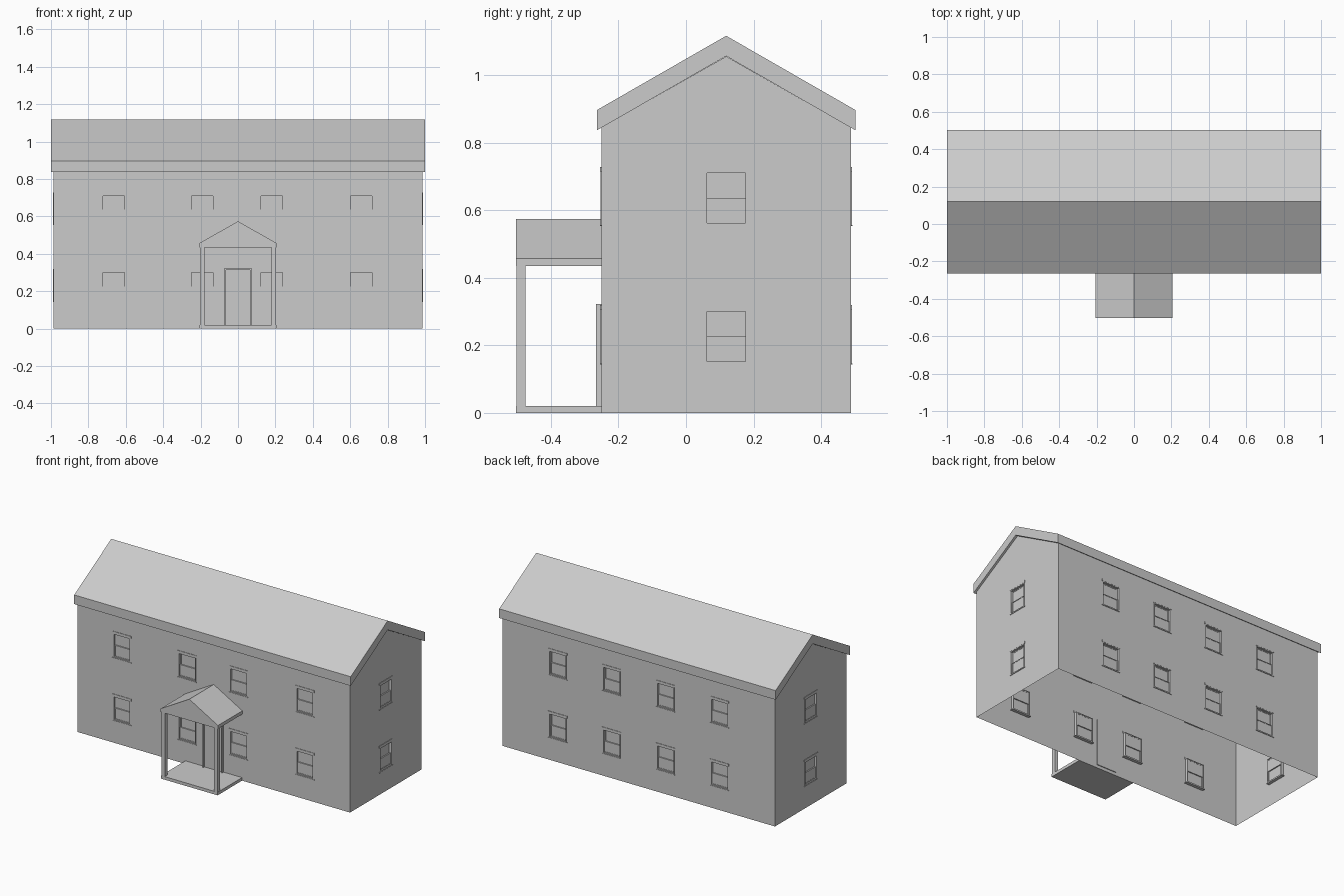
import bpy, bmesh
from math import radians
from mathutils import Matrix, Vector

if "Cube" in bpy.data.objects:
    bpy.data.objects.remove(bpy.data.objects["Cube"])

YC = 0.119                      # ridge line
HX, HY = 0.986, 0.37            # half sizes of the walls
EAVE, RIDGE = 0.845, 1.056      # wall heights under the roof
WIN_W, WIN_H = 0.125, 0.158
SILLS = (0.147, 0.557)          # bottom of windows on each storey


def finish(bm, name):
    me = bpy.data.meshes.new(name)
    bm.to_mesh(me)
    bm.free()
    ob = bpy.data.objects.new(name, me)
    bpy.context.collection.objects.link(ob)
    return ob


def add_box(bm, lo, hi, mat=Matrix()):
    lo, hi = Vector(lo), Vector(hi)
    m = mat @ Matrix.Translation((lo + hi) / 2) @ Matrix.Diagonal((*(hi - lo), 1))
    bmesh.ops.create_cube(bm, size=1, matrix=m)


def box(name, lo, hi):
    bm = bmesh.new()
    add_box(bm, lo, hi)
    return finish(bm, name)


def extrude_profile(name, pts, direction):
    bm = bmesh.new()
    f = bm.faces.new([bm.verts.new(p) for p in pts])
    r = bmesh.ops.extrude_face_region(bm, geom=[f], use_keep_orig=True)
    bmesh.ops.translate(bm, vec=direction,
                        verts=[v for v in r["geom"] if isinstance(v, bmesh.types.BMVert)])
    bmesh.ops.recalc_face_normals(bm, faces=bm.faces)
    return finish(bm, name)


def wall(name, mat, half, centres, gable):
    # thin wall sheet made of cells, leaving window openings
    us = sorted([-half, half] + [c + s * WIN_W / 2 for c in centres for s in (-1, 1)])
    zs = sorted([0, EAVE] + [z + s for z in SILLS for s in (0, WIN_H)])
    bm = bmesh.new()
    grid = [[bm.verts.new(mat @ Vector((u, 0, z))) for z in zs] for u in us]
    for i in range(len(us) - 1):
        for j in range(len(zs) - 1):
            if not (i % 2 and j % 2):
                bm.faces.new((grid[i][j], grid[i + 1][j], grid[i + 1][j + 1], grid[i][j + 1]))
    if gable:
        top = bm.verts.new(mat @ Vector((0, 0, RIDGE)))
        bm.faces.new([col[-1] for col in grid] + [top])
    finish(bm, name)


def window(name, mat, u, z):
    bm = bmesh.new()
    w, h, t = WIN_W / 2, WIN_H, 0.005
    mid = z + h / 2
    b = lambda x0, x1, y0, y1, z0, z1: add_box(bm, (u + x0, y0, z0), (u + x1, y1, z1), mat)
    # casing lining the opening
    for s in (-1, 1):
        b(*sorted((s * w, s * (w - t))), -0.002, 0.02, z, z + h)
    b(-w, w, -0.002, 0.02, z, z + t)
    b(-w, w, -0.002, 0.02, z + h - t, z + h)
    # projecting sill and lintel
    b(-w - 0.006, w + 0.006, -0.004, 0.02, z - 0.004, z)
    b(-w - 0.006, w + 0.006, -0.003, 0.002, z + h, z + h + 0.014)
    # lower sash in front, upper sash behind, each with rails and glass
    for z0, z1, d in ((z + t, mid, 0.006), (mid - t, z + h - t, 0.012)):
        b(-w + t, w - t, d + 0.002, d + 0.005, z0, z1)
        b(-w + t, w - t, d, d + 0.006, z0, z0 + t)
        b(-w + t, w - t, d, d + 0.006, z1 - t, z1)
        for s in (-1, 1):
            b(*sorted((s * (w - t), s * (w - 2 * t))), d, d + 0.006, z0, z1)
    finish(bm, name)


# Walls and windows: local x along the wall, local y pointing inward
sides = (("front", 0, (-0.664, -0.192, 0.18, 0.66)),
         ("right", 90, (0,)),
         ("back", 180, (-0.585, -0.195, 0.195, 0.585)),
         ("left", 270, (0,)))
for side, ang, centres in sides:
    end = len(centres) == 1
    half, dist = (HY, HX) if end else (HX, HY)
    mat = (Matrix.Translation((0, YC, 0)) @ Matrix.Rotation(radians(ang), 4, 'Z')
           @ Matrix.Translation((0, -dist, 0)))
    wall(side + "_wall", mat, half, centres, end)
    for i, u in enumerate(centres):
        for storey, z in zip(("lower", "upper"), SILLS):
            window(f"{side}_{storey}_window_{i + 1}", mat, u, z)

# Main gable roof
extrude_profile("main_roof", [(-1, YC + y, z) for y, z in (
    (-0.383, 0.837), (-0.383, 0.897), (0, 1.117), (0.383, 0.897), (0.383, 0.837), (0, 1.057))],
    (2, 0, 0))

# Front door with surround
box("door", (-0.063, -0.256, 0.02), (0.063, -0.246, 0.314))
for s, n in ((-1, "left"), (1, "right")):
    x0, x1 = sorted((s * 0.063, s * 0.072))
    box(n + "_door_jamb", (x0, -0.266, 0.02), (x1, -0.246, 0.314))
box("door_head", (-0.072, -0.266, 0.314), (0.072, -0.246, 0.323))

# Porch: floor, posts and small gable roof
box("porch_floor", (-0.205, -0.503, 0), (0.205, -0.251, 0.02))
for s, n in ((-1, "left"), (1, "right")):
    x0, x1 = sorted((s * 0.178, s * 0.203))
    box(n + "_porch_post", (x0, -0.502, 0.02), (x1, -0.475, 0.437))
extrude_profile("porch_roof", [(x, -0.503, z) for x, z in (
    (-0.207, 0.435), (0.207, 0.435), (0.207, 0.457), (0, 0.574), (-0.207, 0.457))],
    (0, 0.252, 0))
